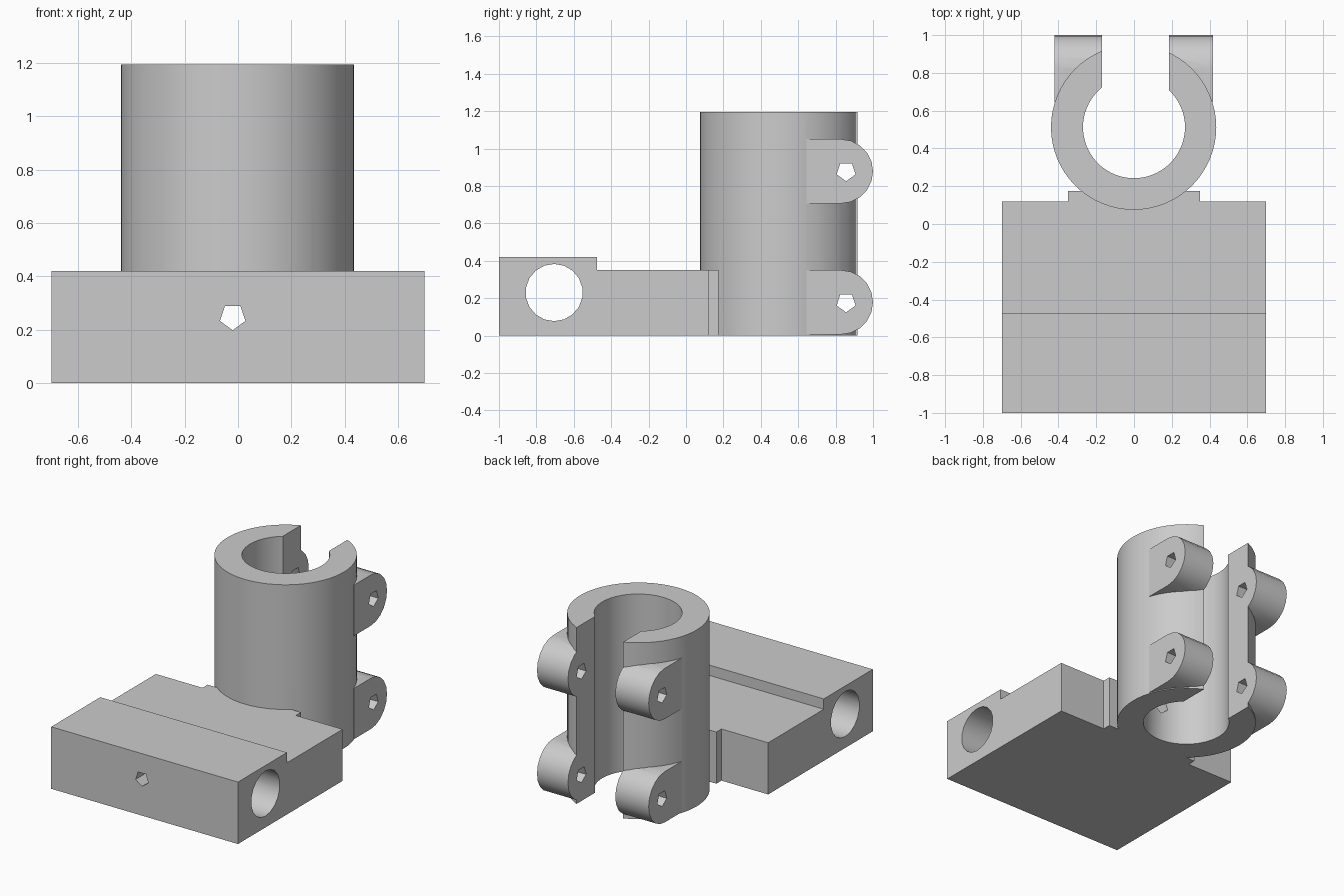
import bpy, bmesh
from math import sin, cos, pi

if "Cube" in bpy.data.objects:
    bpy.data.objects.remove(bpy.data.objects["Cube"], do_unlink=True)

grey = bpy.data.materials.new("plain grey")
grey.use_nodes = True
colour = (0.6, 0.6, 0.6, 1)
grey.diffuse_color = colour
grey.node_tree.nodes["Principled BSDF"].inputs["Base Color"].default_value = colour


def ngon(u, v, r, sides, start=-pi / 2):
    """Regular outline whose first corner points down."""
    return [(u + r * cos(start + 2 * pi * i / sides),
             v + r * sin(start + 2 * pi * i / sides)) for i in range(sides)]


def prism(name, outline, axis, lo, hi):
    """Extrude a 2D outline along one axis; u, v are the other two axes in order."""
    def place(u, v, w):
        return {"x": (w, u, v), "y": (u, w, v), "z": (u, v, w)}[axis]
    bm = bmesh.new()
    face = bm.faces.new([bm.verts.new(place(u, v, lo)) for u, v in outline])
    moved = bmesh.ops.extrude_face_region(bm, geom=[face])["geom"]
    bmesh.ops.translate(bm, verts=[g for g in moved if isinstance(g, bmesh.types.BMVert)],
                        vec=place(0, 0, hi - lo))
    bmesh.ops.recalc_face_normals(bm, faces=bm.faces)
    mesh = bpy.data.meshes.new(name)
    bm.to_mesh(mesh)
    bm.free()
    mesh.materials.append(grey)
    obj = bpy.data.objects.new(name, mesh)
    bpy.context.collection.objects.link(obj)
    return obj


def rect(u0, u1, v0, v1):
    return [(u0, v0), (u1, v0), (u1, v1), (u0, v1)]


def combine(target, other, operation):
    """Apply a boolean to the target and discard the helper."""
    mod = target.modifiers.new(operation, "BOOLEAN")
    mod.operation, mod.solver, mod.object = operation, "EXACT", other
    bpy.context.view_layer.update()
    graph = bpy.context.evaluated_depsgraph_get()
    mesh = bpy.data.meshes.new_from_object(target.evaluated_get(graph))
    target.modifiers.clear()
    target.data = mesh
    bpy.data.objects.remove(other, do_unlink=True)


TUBE_Y, GAP_L, GAP_R = 0.5125, -0.17, 0.185

# Stepped base block with a tongue behind it
step = [(-1, 0), (0.12, 0), (0.12, 0.35), (-0.475, 0.35), (-0.475, 0.42), (-1, 0.42)]
bracket = prism("clamp_bracket", step, "x", -0.7, 0.7)
combine(bracket, prism("tongue", rect(-0.35, 0.35, 0, 0.175), "z", 0, 0.35), "UNION")

# Upright tube
combine(bracket, prism("tube", ngon(-0.002, TUBE_Y, 0.4375, 64), "z", 0, 1.195), "UNION")

# Rounded lugs on both sides of the slot, two heights each
for z in (0.178, 0.878):
    r = 0.172
    arc = [(0.828 + r * cos(a), z + r * sin(a))
           for a in (-pi / 2 + pi * i / 10 for i in range(11))]
    outline = [(0.645, z - r)] + arc + [(0.645, z + r)]
    for lo, hi in ((-0.42, GAP_L), (GAP_R, 0.417)):
        combine(bracket, prism("lug", outline, "x", lo, hi), "UNION")

# Bore, slot, cross hole and screw holes
cutters = [
    prism("bore", ngon(0, TUBE_Y, 0.27, 64), "z", -0.1, 1.3),
    prism("slot", rect(GAP_L, GAP_R, 0.6, 1.1), "z", -0.1, 1.3),
    prism("rod_hole", ngon(-0.705, 0.23, 0.153, 18), "x", -0.8, 0.8),
    prism("front_screw_hole", ngon(-0.02, 0.248, 0.05, 5), "y", -1.1, 0.5),
    prism("lower_screw_hole", ngon(0.856, 0.177, 0.053, 5), "x", -0.8, 0.8),
    prism("upper_screw_hole", ngon(0.856, 0.878, 0.053, 5), "x", -0.8, 0.8),
]
for cutter in cutters:
    combine(bracket, cutter, "DIFFERENCE")

# Smooth the round walls, keep edges crisp
bpy.ops.object.select_all(action="DESELECT")
bracket.select_set(True)
bpy.context.view_layer.objects.active = bracket
bpy.ops.object.shade_smooth_by_angle(angle=pi / 6)
